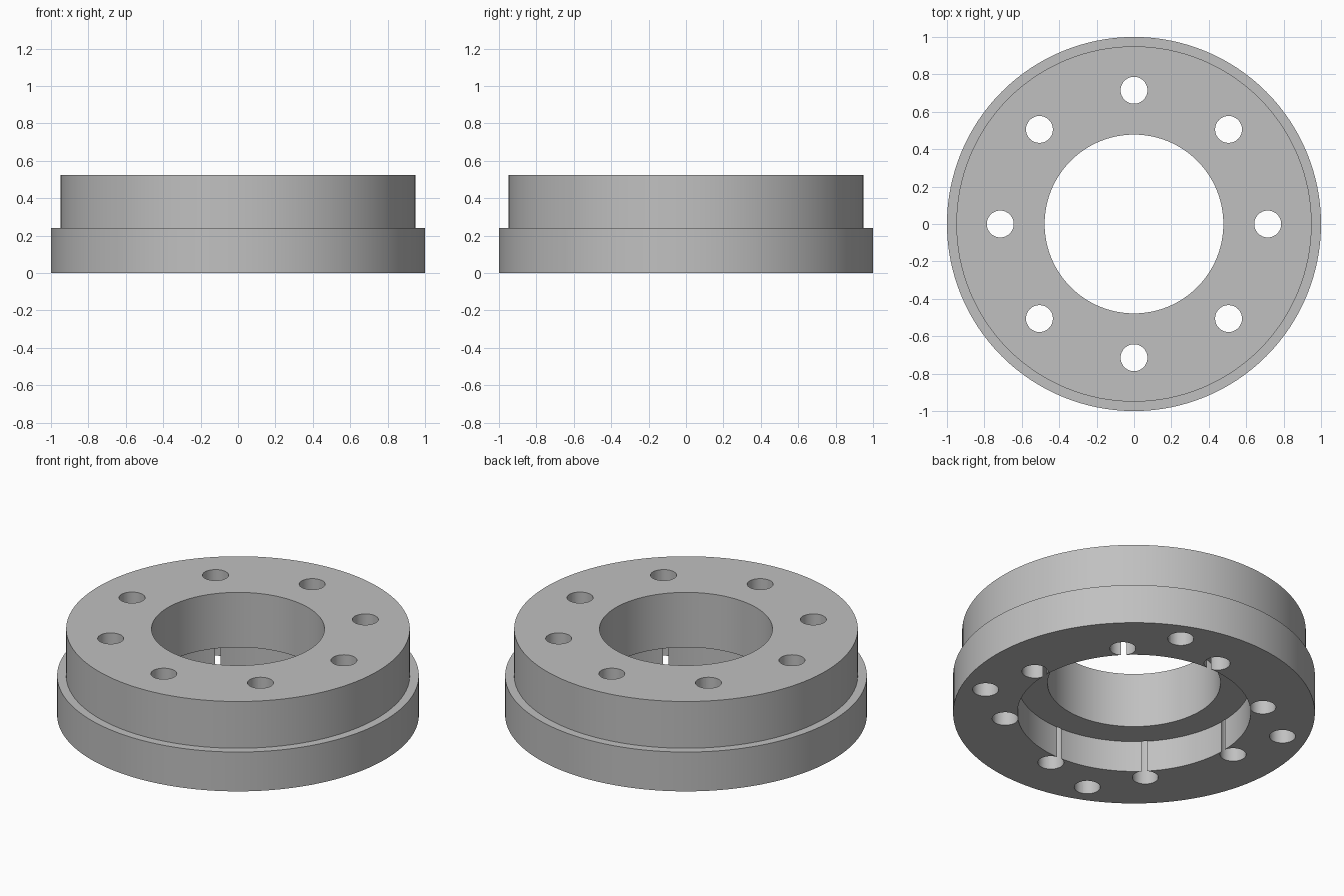
import bpy, bmesh
from math import radians
from mathutils import Matrix

cube = bpy.data.objects.get("Cube")
if cube:
    bpy.data.objects.remove(cube, do_unlink=True)

HEIGHT, FLANGE_TOP, RECESS_TOP = 0.525, 0.24, 0.19
HOLE_RADIUS = 0.072

grey = bpy.data.materials.new("plain grey")
grey.use_nodes = True
colour = (0.53, 0.53, 0.53, 1)
grey.diffuse_color = colour
grey.node_tree.nodes["Principled BSDF"].inputs["Base Color"].default_value = colour


def make_object(name, bm):
    mesh = bpy.data.meshes.new(name)
    bmesh.ops.recalc_face_normals(bm, faces=bm.faces)
    bm.to_mesh(mesh)
    bm.free()
    mesh.materials.append(grey)
    ob = bpy.data.objects.new(name, mesh)
    bpy.context.collection.objects.link(ob)
    return ob


def lathe(name, profile, steps):
    """Spin a closed (radius, height) profile around z."""
    bm = bmesh.new()
    verts = [bm.verts.new((r, 0, z)) for r, z in profile]
    edges = [bm.edges.new((v, verts[i - 1])) for i, v in enumerate(verts)]
    bmesh.ops.spin(bm, geom=verts + edges, cent=(0, 0, 0), axis=(0, 0, 1),
                   angle=radians(360), steps=steps, use_merge=True)
    bmesh.ops.remove_doubles(bm, verts=bm.verts, dist=0.0001)
    return make_object(name, bm)


def hole_ring(name, count, start, ring_radius, low, high):
    """Cylinders spaced evenly on a circle, used as one cutter."""
    bm = bmesh.new()
    for i in range(count):
        place = (Matrix.Rotation(radians(start + i * 360 / count), 4, 'Z')
                 @ Matrix.Translation((ring_radius, 0, (low + high) / 2)))
        bmesh.ops.create_cone(bm, cap_ends=True, segments=32, radius1=HOLE_RADIUS,
                              radius2=HOLE_RADIUS, depth=high - low, matrix=place)
    ob = make_object(name, bm)
    ob.hide_render = True
    return ob


# Stepped ring: flange below, narrower body above, wide recess under the bore
ring = lathe("flanged_ring", [
    (0.645, 0), (1, 0), (1, FLANGE_TOP), (0.95, FLANGE_TOP),
    (0.95, HEIGHT), (0.478, HEIGHT), (0.478, RECESS_TOP), (0.645, RECESS_TOP),
], 128)

# Eight through holes that just break into the recess, four blind holes below
cutters = [
    hole_ring("through_hole_cutter", 8, 0, 0.715, -0.1, HEIGHT + 0.1),
    hole_ring("blind_hole_cutter", 4, 67.5, 0.86, -0.1, FLANGE_TOP),
]
for cutter in cutters:
    mod = ring.modifiers.new(cutter.name, 'BOOLEAN')
    mod.operation = 'DIFFERENCE'
    mod.solver = 'EXACT'
    mod.object = cutter

# Bake the cuts, then drop the cutters
bpy.context.view_layer.update()
cut = bpy.data.meshes.new_from_object(
    ring.evaluated_get(bpy.context.evaluated_depsgraph_get()))
ring.modifiers.clear()
ring.data = cut
for cutter in cutters:
    bpy.data.objects.remove(cutter, do_unlink=True)

# Smooth walls with crisp rims
bpy.ops.object.select_all(action='DESELECT')
ring.select_set(True)
bpy.context.view_layer.objects.active = ring
bpy.ops.object.shade_smooth_by_angle(angle=radians(30))
